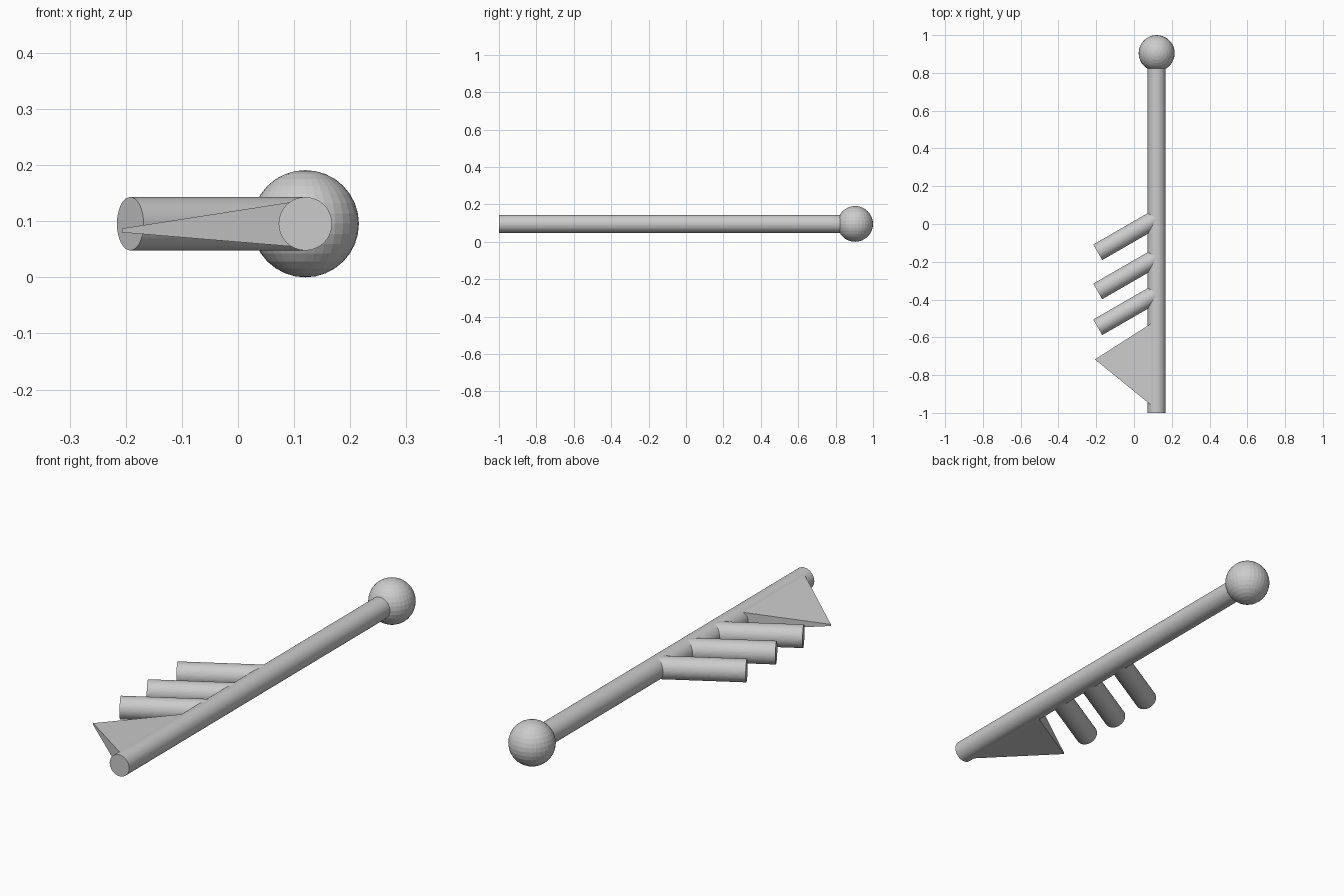
import bpy, bmesh
from mathutils import Vector

if "Cube" in bpy.data.objects:
    bpy.data.objects.remove(bpy.data.objects["Cube"])

ROD_X, MID_Z = 0.12, 0.0955
ROD_R, KNOB_R = 0.0475, 0.0955


def rod(name, start, end, radius, sides=64):
    """Capped cylinder running between two points."""
    a, b = Vector(start), Vector(end)
    axis = b - a
    bpy.ops.mesh.primitive_cylinder_add(vertices=sides, radius=radius,
                                        depth=axis.length, location=(a + b) / 2)
    ob = bpy.context.object
    ob.name = name
    ob.rotation_euler = axis.to_track_quat('Z', 'Y').to_euler()
    bpy.ops.object.shade_flat()
    return ob


# Long shaft, ending inside the ball
rod("shaft", (ROD_X, -1, MID_Z), (ROD_X, 0.905, MID_Z), ROD_R)

# Ball on the far end
bpy.ops.mesh.primitive_uv_sphere_add(segments=32, ring_count=16, radius=KNOB_R,
                                     location=(ROD_X, 0.9045, MID_Z))
bpy.context.object.name = "ball_end"

# Three slanted pegs, 30 degrees off the crosswise direction
for i, y in enumerate((-0.15, -0.357, -0.547)):
    rod(f"peg_{i + 1}", (-0.192, y, MID_Z),
        (0.116, y + 0.308 * 0.577, MID_Z), ROD_R)

# Triangular fin, thick at the shaft and thin at the tip
profile = [(-0.207, -0.717, 0.080, 0.087),
           (ROD_X, -0.983, 0.053, 0.138),
           (ROD_X, -0.508, 0.053, 0.138)]
bm = bmesh.new()
low = [bm.verts.new((x, y, z0)) for x, y, z0, z1 in profile]
top = [bm.verts.new((x, y, z1)) for x, y, z0, z1 in profile]
bm.faces.new(low[::-1])
bm.faces.new(top)
for i in range(3):
    j = (i + 1) % 3
    bm.faces.new((low[i], low[j], top[j], top[i]))
mesh = bpy.data.meshes.new("fin")
bm.to_mesh(mesh)
bm.free()
bpy.context.collection.objects.link(bpy.data.objects.new("fin", mesh))
